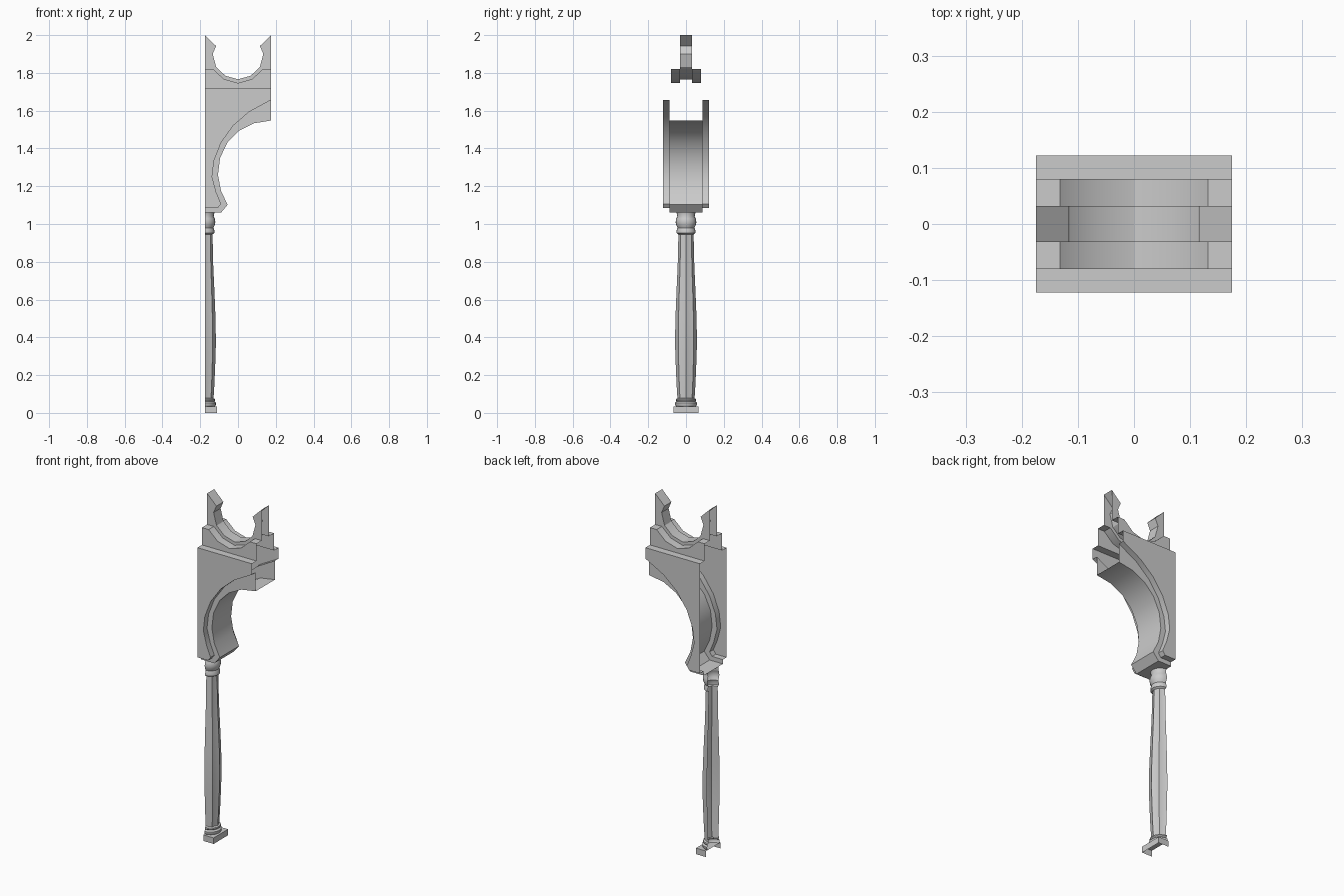
import bpy, bmesh, math

if "Cube" in bpy.data.objects:
    bpy.data.objects.remove(bpy.data.objects["Cube"])

X = 0.175  # half width of the module; both x ends are open joints


def finish(name, bm, angle=30):
    bmesh.ops.remove_doubles(bm, verts=bm.verts, dist=0.0005)
    me = bpy.data.meshes.new(name)
    bm.to_mesh(me)
    bm.free()
    ob = bpy.data.objects.new(name, me)
    bpy.context.collection.objects.link(ob)
    bpy.ops.object.select_all(action='DESELECT')
    ob.select_set(True)
    bpy.context.view_layer.objects.active = ob
    bpy.ops.object.shade_smooth_by_angle(angle=math.radians(angle))
    return ob


def sheets(bm, pts, y):
    """Matching flat faces at -y (front) and +y (back); pts counter-clockwise."""
    bm.faces.new([bm.verts.new((x, -y, z)) for x, z in pts])
    bm.faces.new([bm.verts.new((x, y, z)) for x, z in reversed(pts)])


def strip(bm, path, y0, y1):
    """Sweep an open path along y from y0 to y1."""
    front = [bm.verts.new((x, y0, z)) for x, z in path]
    back = [bm.verts.new((x, y1, z)) for x, z in path]
    for i in range(len(path) - 1):
        bm.faces.new((front[i], back[i], back[i + 1], front[i + 1]))


def strips(bm, path, ya, yb):
    strip(bm, path, -yb, -ya)
    strip(bm, path, ya, yb)


def mirrored(half):
    """Right half of a curve (outer end first) -> full right-to-left curve."""
    return half + [(-x, z) for x, z in reversed(half[:-1])]


# arch curves, from the column side up to the crown joint
outer = [(-X, 1.085), (-.106, 1.085), (-.09, 1.107), (-.116, 1.17), (-.137, 1.25),
         (-.127, 1.335), (-.09, 1.43), (-.026, 1.52), (.058, 1.593), (X, 1.657)]
inner = [(-X, 1.06), (-.09, 1.06), (-.055, 1.102), (-.09, 1.175), (-.106, 1.26),
         (-.095, 1.35), (-.056, 1.432), (.003, 1.492), (.083, 1.533), (X, 1.548)]

# spandrel walls, front and back, with a flat ledge on top
bm = bmesh.new()
sheets(bm, outer + [(X, 1.72), (-X, 1.72)], .122)
strips(bm, outer, .088, .122)
strips(bm, [(X, 1.72), (-X, 1.72)], .08, .122)
finish("spandrel_wall", bm)

# recessed arch band and soffit
bm = bmesh.new()
sheets(bm, inner + outer[::-1], .088)
strip(bm, inner, -.088, .088)
finish("arch_band", bm)

# stepped parapet with a round opening
low = mirrored([(X, 1.82), (.132, 1.82), (.075, 1.768), (0, 1.746)])
top = mirrored([(X, 2.0), (.116, 1.942), (.134, 1.90), (.115, 1.83), (.067, 1.785), (0, 1.766)])
bm = bmesh.new()
sheets(bm, [(-X, 1.72), (X, 1.72)] + low, .08)
strips(bm, low, .032, .08)
finish("parapet_base", bm)

bm = bmesh.new()
sheets(bm, low[::-1] + top, .032)
strip(bm, top, -.032, .032)
finish("parapet_ring", bm)


def half_lathe(name, profile, n=8, flute=1.0, angle=40):
    """Half column against the x = -X joint; odd corners pulled in by flute."""
    bm = bmesh.new()
    rows = []
    for r, z in profile:
        row = []
        for i in range(n + 1):
            a = math.pi * (i / n - .5)
            k = r * (flute if i % 2 else 1)
            row.append(bm.verts.new((-X + k * math.cos(a), k * math.sin(a), z)))
        rows.append(row)
    for a, b in zip(rows, rows[1:]):
        for i in range(n):
            bm.faces.new((a[i], a[i + 1], b[i + 1], b[i]))
    return finish(name, bm, angle)


# column: fluted shaft, capital rings and base ring
half_lathe("column_shaft", [(.045, .07), (.05, .15), (.055, .27), (.058, .37), (.056, .5),
                            (.05, .65), (.044, .78), (.04, .95)], flute=.88, angle=20)
half_lathe("column_capital", [(.04, .945), (.05, .952), (.05, .965), (.045, .98), (.052, .995),
                              (.055, 1.01), (.052, 1.028), (.046, 1.04), (.05, 1.06)], n=10)
half_lathe("column_base", [(.053, .035), (.058, .043), (.058, .053), (.05, .061),
                           (.054, .067), (.053, .074), (.043, .078)], n=10)

# square plinth, open underneath and at the joint
bm = bmesh.new()
plinth = [(-X, .035), (-.11, .035), (-.11, 0)]
strip(bm, plinth[::-1], -.066, .066)
sheets(bm, [(-X, 0), (-.11, 0), (-.11, .035), (-X, .035)], .066)
finish("plinth", bm)
